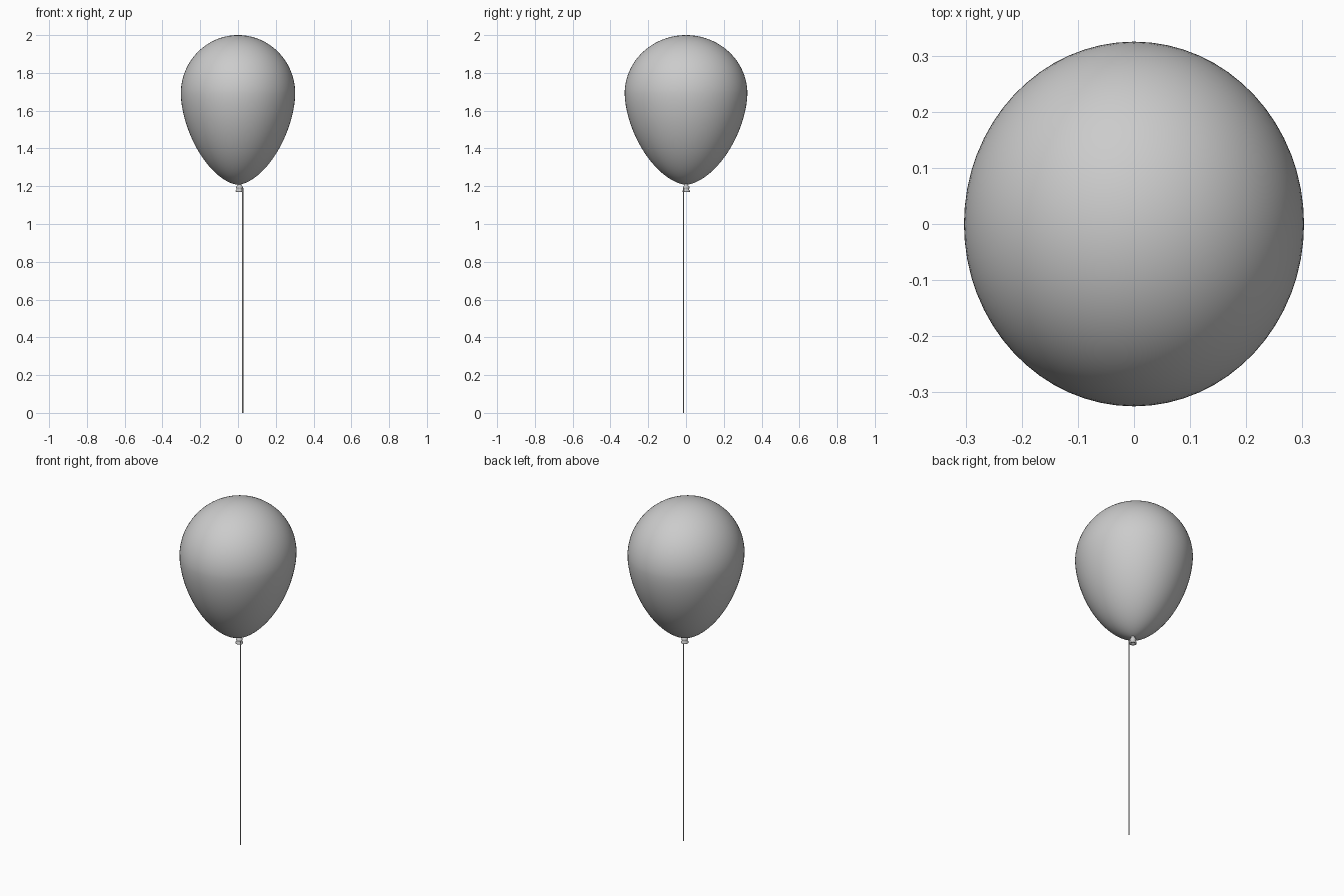
import bpy, bmesh
from math import sin, cos, pi

if "Cube" in bpy.data.objects:
    bpy.data.objects.remove(bpy.data.objects["Cube"])


def lathe(name, profile, segs, center=(0, 0), stretch_y=1.0):
    """Revolve (radius, z) points about a vertical axis; ends are closed to poles."""
    bm = bmesh.new()
    rings = []
    for r, z in profile:
        if r < 1e-5:
            rings.append([bm.verts.new((center[0], center[1], z))])
        else:
            rings.append([bm.verts.new((center[0] + r * cos(2 * pi * i / segs),
                                        center[1] + r * stretch_y * sin(2 * pi * i / segs), z))
                          for i in range(segs)])
    for a, b in zip(rings, rings[1:]):
        for i in range(segs):
            j = (i + 1) % segs
            if len(a) == 1:
                bm.faces.new((a[0], b[i], b[j]))
            elif len(b) == 1:
                bm.faces.new((a[i], b[0], a[j]))
            else:
                bm.faces.new((a[i], b[i], b[j], a[j]))
    bmesh.ops.recalc_face_normals(bm, faces=bm.faces[:])
    for f in bm.faces:
        f.smooth = True
    mesh = bpy.data.meshes.new(name)
    bm.to_mesh(mesh)
    bm.free()
    obj = bpy.data.objects.new(name, mesh)
    bpy.context.collection.objects.link(obj)
    return obj


# Balloon body: round dome above the widest point, tapering egg below
R, WIDEST, TOP, DROP = 0.303, 1.69, 0.31, 0.482
N = 24
body = [(R * sin(pi / 2 * i / N), WIDEST + TOP * cos(pi / 2 * i / N)) for i in range(N)]
for i in range(N + 1):
    u = sin(pi / 2 * i / N)
    body.append((R * max(0.0, 1 - u ** 1.7) ** 0.6, WIDEST - DROP * u))
lathe("balloon_body", body, 64, stretch_y=0.325 / R)

# Tied knot: narrow neck, round bead and flared lip
knot = [(0, 1.215), (0.012, 1.213), (0.010, 1.205), (0.016, 1.199), (0.018, 1.192),
        (0.015, 1.186), (0.015, 1.183), (0.020, 1.176), (0.020, 1.171), (0.015, 1.169),
        (0.008, 1.177), (0, 1.180)]
lathe("knot", knot, 24, center=(0.008, 0.001))

# String hanging from the side of the knot
bpy.ops.mesh.primitive_cylinder_add(vertices=10, radius=0.003, depth=1.19,
                                    location=(0.025, -0.013, 0.595))
string = bpy.context.object
string.name = "string"
bpy.ops.object.shade_smooth_by_angle()
